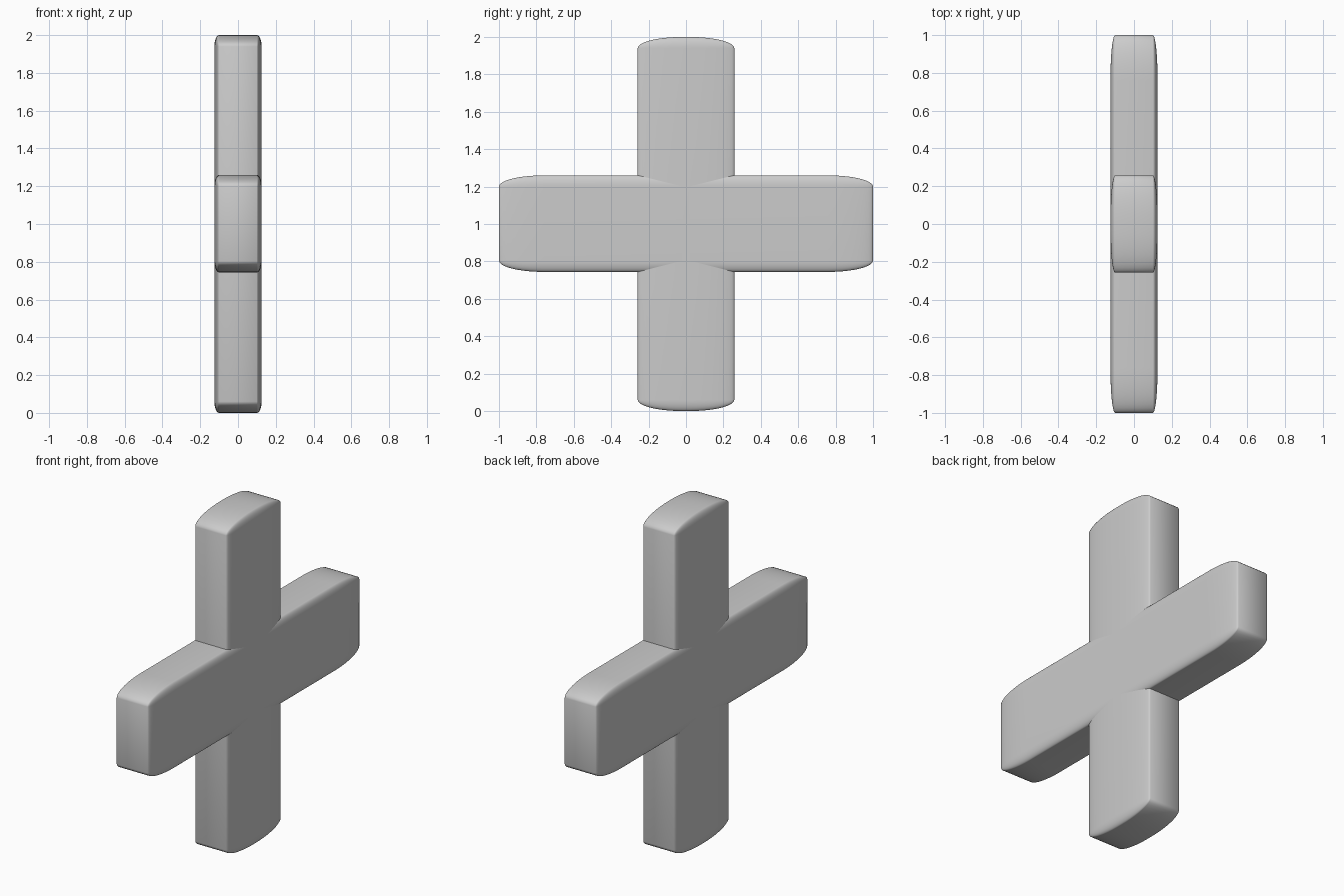
import bpy, bmesh
from mathutils import Matrix, Vector

if "Cube" in bpy.data.objects:
    bpy.data.objects.remove(bpy.data.objects["Cube"])

# Rounding radii along x, y, z: both bars share one stretched (elliptical) bevel
ROUND = Vector((0.025, 0.24, 0.06))


def rounded_bar(name, half, centre):
    """Box bevelled evenly in normalised space, then stretched to size."""
    bm = bmesh.new()
    bmesh.ops.create_cube(bm, size=2)
    bmesh.ops.scale(bm, vec=[half[i] / ROUND[i] for i in range(3)], verts=bm.verts)
    bmesh.ops.bevel(bm, geom=bm.edges[:], offset=1.0, offset_type='OFFSET',
                    segments=10, profile=0.5, affect='EDGES', clamp_overlap=False)
    bmesh.ops.scale(bm, vec=ROUND, verts=bm.verts)
    bmesh.ops.transform(bm, matrix=Matrix.Translation(centre), verts=bm.verts)
    bm.normal_update()
    mesh = bpy.data.meshes.new(name)
    bm.to_mesh(mesh)
    bm.free()
    obj = bpy.data.objects.new(name, mesh)
    bpy.context.collection.objects.link(obj)
    bpy.ops.object.select_all(action='DESELECT')
    bpy.context.view_layer.objects.active = obj
    obj.select_set(True)
    bpy.ops.object.shade_smooth_by_angle(angle=0.8)
    return obj


# Upright bar
rounded_bar("upright_bar", (0.125, 0.258, 1.0), (0, 0, 1))
# Cross bar running front to back
rounded_bar("cross_bar", (0.125, 1.0, 0.258), (0, 0, 1.002))
